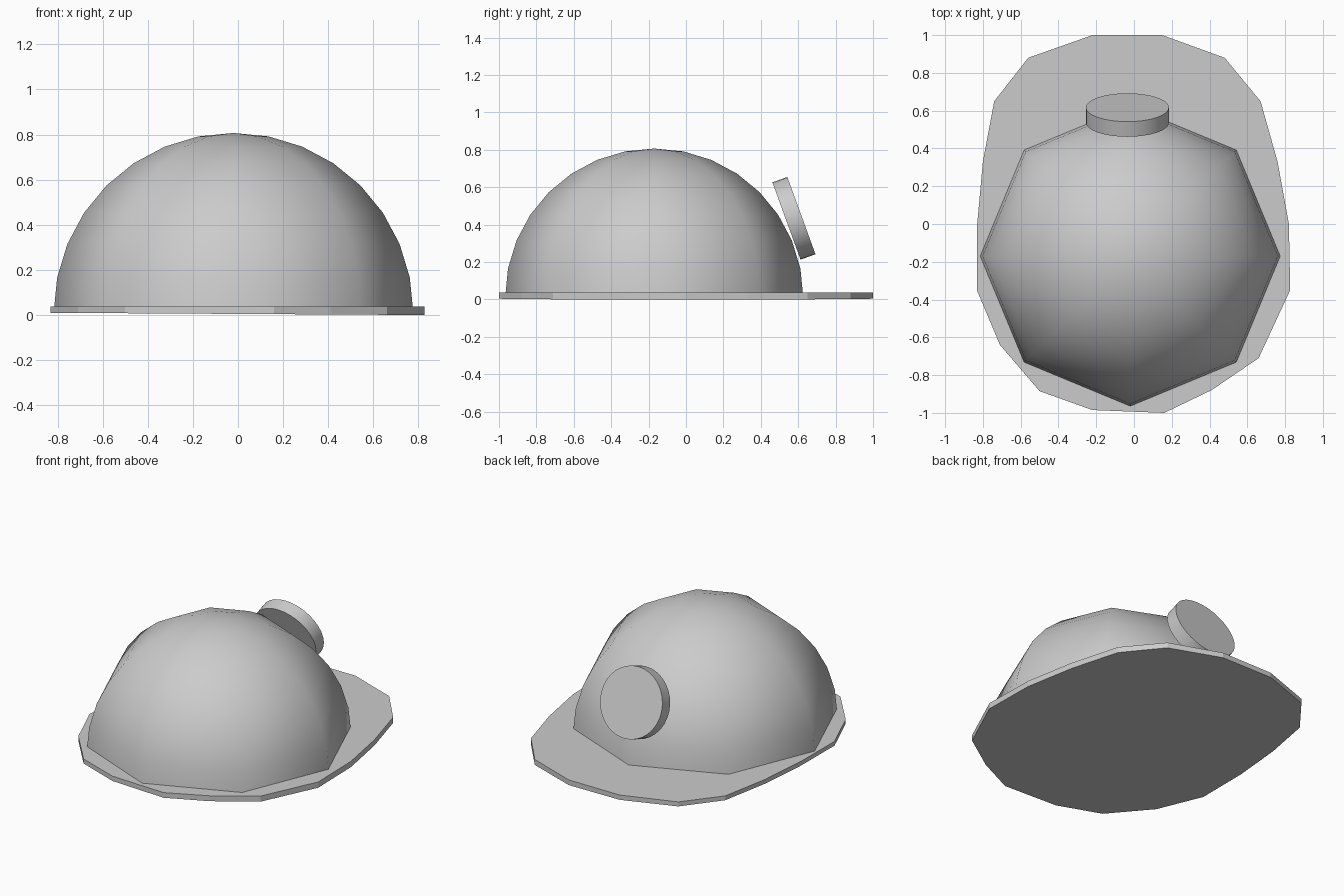
import bpy, bmesh, math
from mathutils import Matrix

if "Cube" in bpy.data.objects:
    bpy.data.objects.remove(bpy.data.objects["Cube"])


def finish(name, bm):
    bmesh.ops.recalc_face_normals(bm, faces=bm.faces)
    mesh = bpy.data.meshes.new(name)
    bm.to_mesh(mesh)
    bm.free()
    ob = bpy.data.objects.new(name, mesh)
    bpy.context.collection.objects.link(ob)
    return ob


# Brim: flat plate with an irregular outline, longer at the back, underside very slightly tilted
outline = [(-0.22, 1.0), (0.15, 1.0), (0.48, 0.88), (0.67, 0.65), (0.76, 0.33),
           (0.82, 0.0), (0.827, -0.35), (0.66, -0.71), (0.41, -0.88), (0.16, -1.0),
           (-0.22, -0.985), (-0.5, -0.885), (-0.71, -0.64), (-0.832, -0.35),
           (-0.83, 0.0), (-0.8, 0.33), (-0.74, 0.65), (-0.56, 0.88)]
bm = bmesh.new()
low = [bm.verts.new((x, y, 0.005 - 0.006 * x)) for x, y in outline]
high = [bm.verts.new((x, y, 0.038)) for x, y in outline]
bm.faces.new(low)
bm.faces.new(high)
for i in range(len(outline)):
    j = (i + 1) % len(outline)
    bm.faces.new((low[i], low[j], high[j], high[i]))
finish("brim", bm)

# Crown: upper half of an eight-sided sphere, smooth shaded
bm = bmesh.new()
bmesh.ops.create_uvsphere(bm, u_segments=8, v_segments=16, radius=0.797)
bmesh.ops.rotate(bm, verts=bm.verts, matrix=Matrix.Identity(3))
bmesh.ops.bisect_plane(bm, geom=bm.verts[:] + bm.edges[:] + bm.faces[:],
                       plane_co=(0, 0, 0.012), plane_no=(0, 0, 1), clear_inner=True)
bmesh.ops.translate(bm, verts=bm.verts, vec=(-0.02, -0.17, 0.01))
for f in bm.faces:
    f.smooth = True
finish("crown", bm)

# Badge: round disc leaning against the back of the crown
bpy.ops.mesh.primitive_cylinder_add(vertices=32, radius=0.22, depth=0.085,
                                    location=(-0.035, 0.577, 0.434),
                                    rotation=(math.radians(-70), 0, 0))
badge = bpy.context.object
badge.name = "badge"
bpy.ops.object.shade_smooth_by_angle()
